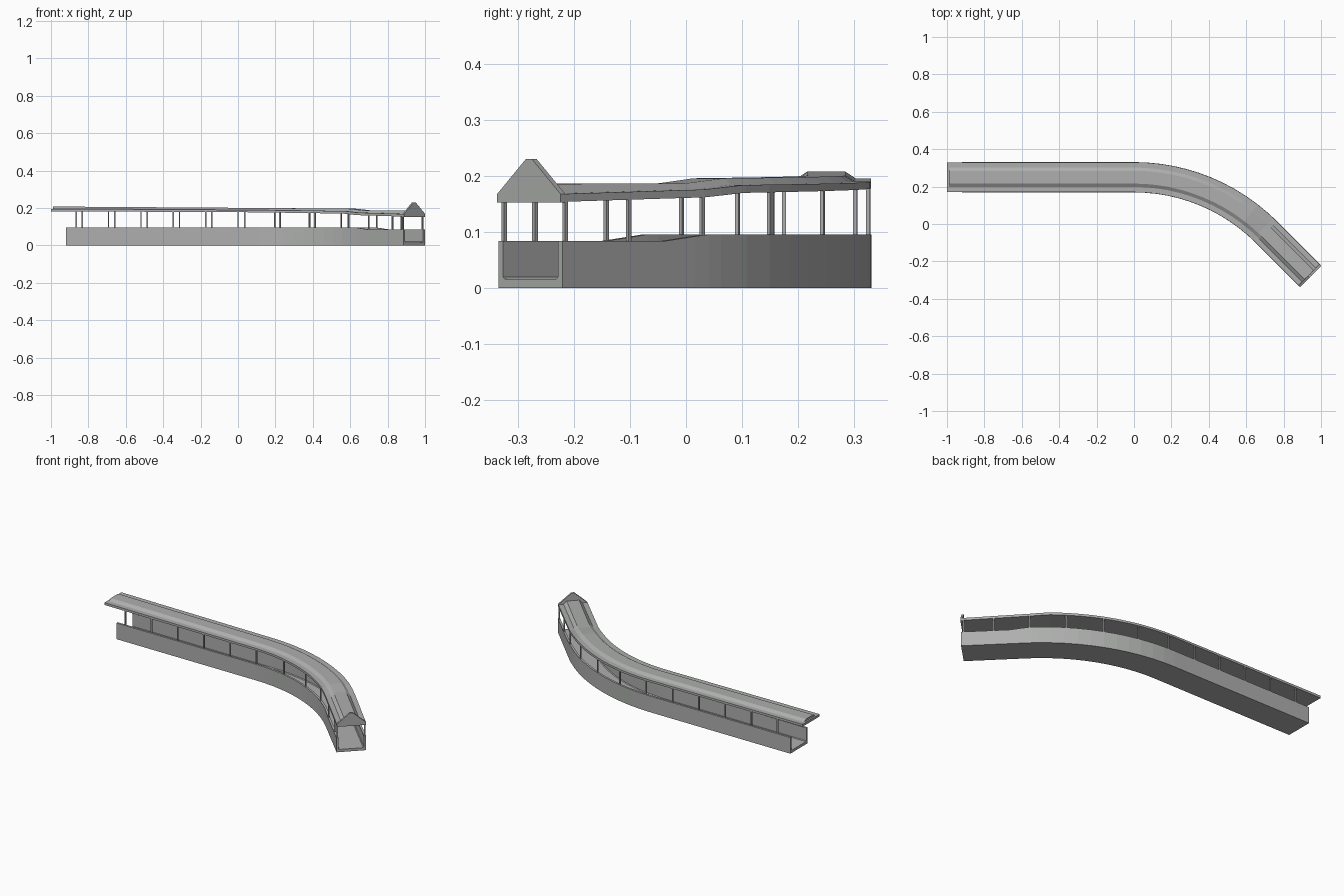
import bpy
import bmesh
import math
from mathutils import Vector

cube = bpy.data.objects.get("Cube")
if cube:
    bpy.data.objects.remove(cube)

grey = bpy.data.materials.new("concrete grey")
grey.use_nodes = True
COLOUR = (0.42, 0.43, 0.42, 1)
grey.diffuse_color = COLOUR
grey.node_tree.nodes["Principled BSDF"].inputs["Base Color"].default_value = COLOUR

# Centre line: straight run, then a unit-radius bend of 45 degrees, then straight
Y0, BEND, END = 0.25, math.pi / 4, 1.117
STEPS = 12
ARC = [BEND * i / STEPS for i in range(STEPS + 1)]


def path(s, offset=0.0):
    """Point at distance s, shifted sideways by offset (positive = outer side)."""
    a = min(max(s, 0), BEND)
    normal = Vector((math.sin(a), math.cos(a)))
    along = Vector((math.cos(a), -math.sin(a)))
    centre = Vector((0, Y0 - 1)) + normal
    return centre + along * (s - a) + normal * offset


def lerp(keys, s):
    """Interpolate a row of values from a list of (s, values...)."""
    for p, q in zip(keys, keys[1:]):
        if s <= q[0]:
            t = max(0, (s - p[0]) / (q[0] - p[0]))
            return [u + (v - u) * t for u, v in zip(p[1:], q[1:])]
    return keys[-1][1:]


def finish(name, bm):
    bmesh.ops.recalc_face_normals(bm, faces=bm.faces)
    mesh = bpy.data.meshes.new(name)
    bm.to_mesh(mesh)
    bm.free()
    mesh.materials.append(grey)
    obj = bpy.data.objects.new(name, mesh)
    bpy.context.collection.objects.link(obj)
    return obj


def sweep(name, stations, profile):
    """Sweep a closed cross-section, profile(s) -> [(offset, z)], with end caps."""
    bm = bmesh.new()
    rings = []
    for s in stations:
        rings.append([bm.verts.new((*path(s, o), z)) for o, z in profile(s)])
    n = len(rings[0])
    for a, b in zip(rings, rings[1:]):
        for i in range(n):
            j = (i + 1) % n
            bm.faces.new((a[i], a[j], b[j], b[i]))
    bm.faces.new(rings[0])
    bm.faces.new(rings[-1])
    return finish(name, bm)


def mirrored(half):
    return half + [(-o, z) for o, z in reversed(half)]


# Trough-shaped deck with parapet walls that drop near the bent end
WALLS = [(-0.92, 0.096), (0.75, 0.096), (0.86, 0.084), (END, 0.084)]


def trough_profile(s):
    top = lerp(WALLS, s)[0]
    return mirrored([(0.081, 0), (0.081, top), (0.069, top),
                     (0.069, 0.02), (0.065, 0.016)])


sweep("deck_trough", sorted({-0.92, 0.75, 0.86, END, *ARC}), trough_profile)

# Roof: flat eaves with a raised centre; columns are underside, eave top, crown
ROOF = [(-1.0, 0.182, 0.196, 0.208), (0, 0.178, 0.190, 0.201),
        (0.66, 0.170, 0.184, 0.196), (0.76, 0.162, 0.176, 0.187),
        (END, 0.154, 0.168, 0.186)]
roof_stations = sorted({-1.0, 0.66, 0.76, END, *ARC})


def eaves_profile(s):
    low, eave, crown = lerp(ROOF, s)
    return mirrored([(0.08, low), (0.08, eave)])


def crown_profile(s):
    low, eave, crown = lerp(ROOF, s)
    return mirrored([(0.052, eave - 0.002), (0.052, eave), (0.034, crown)])


sweep("roof_eaves", roof_stations, eaves_profile)
sweep("roof_crown", [-0.99] + roof_stations[1:], crown_profile)


# Gable plate over the entrance
def gable_profile(s):
    return mirrored([(0.08, 0.153), (0.08, 0.168), (0.008, 0.23)])


sweep("entrance_gable", [END - 0.008, END + 0.004], gable_profile)


# Square posts carrying the roof
def post(name, s, offset, half=0.0035):
    bottom = lerp(WALLS, s)[0] - 0.003
    top = lerp(ROOF, s)[0] + 0.003
    sweep(name, [s - half, s + half],
          lambda _: [(offset - half, bottom), (offset + half, bottom),
                     (offset + half, top), (offset - half, top)])


SPACING = 0.173
inner = [-SPACING * i for i in range(6)] + [0.213, 0.426, 0.639, 0.85, 1.03, 1.108]
outer = [0.033 - SPACING * i for i in range(6)] + [0.21, 0.393, 0.581, 0.761, 0.945, 1.105]
for side, places, offset in (("right", inner, -0.0755), ("left", outer, 0.0755)):
    for i, s in enumerate(places):
        post(f"{side}_post_{i + 1}", s, offset)
